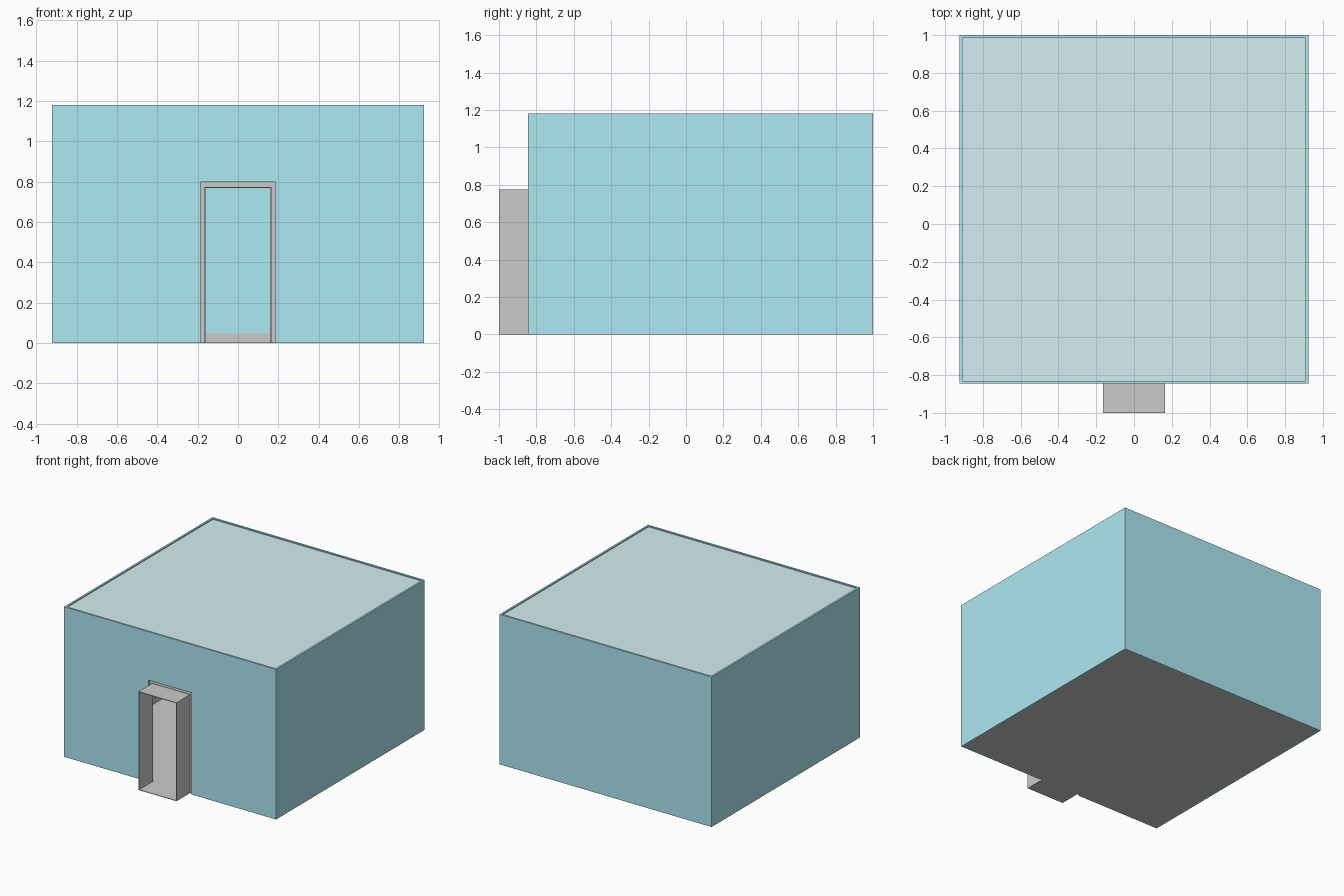
import bpy, bmesh

if "Cube" in bpy.data.objects:
    bpy.data.objects.remove(bpy.data.objects["Cube"])

X, FRONT, BACK, H = 0.923, -0.845, 1.0, 1.18   # outer wall limits
T = 0.015                                      # wall thickness
IX, IF, IB = X - T, FRONT + T, BACK - T        # inner wall limits


def material(name, rgb):
    m = bpy.data.materials.new(name)
    m.diffuse_color = (*rgb, 1)
    m.use_nodes = True
    m.node_tree.nodes["Principled BSDF"].inputs["Base Color"].default_value = m.diffuse_color
    return m


def prism(name, pts, lo, hi, axis='Z', mat=None):
    """Extrude a flat outline from lo to hi along Z (points x,y) or Y (points x,z)."""
    put = (lambda a, b, d: (a, b, d)) if axis == 'Z' else (lambda a, b, d: (a, d, b))
    bm = bmesh.new()
    face = bm.faces.new([bm.verts.new(put(a, b, lo)) for a, b in pts])
    out = bmesh.ops.extrude_face_region(bm, geom=[face])
    for v in out['geom']:
        if isinstance(v, bmesh.types.BMVert):
            v.co['XYZ'.index(axis)] = hi
    bmesh.ops.recalc_face_normals(bm, faces=bm.faces)
    me = bpy.data.meshes.new(name)
    bm.to_mesh(me)
    bm.free()
    ob = bpy.data.objects.new(name, me)
    bpy.context.collection.objects.link(ob)
    if mat:
        me.materials.append(mat)
    return ob


def rect(x, y0, y1):
    return [(-x, y0), (x, y0), (x, y1), (-x, y1)]


def arch(w, h, t):
    """Upside-down U outline: outer half width w, height h, thickness t."""
    return [(-w, 0), (-w, h), (w, h), (w, 0),
            (w - t, 0), (w - t, h - t), (-w + t, h - t), (-w + t, 0)]


def cut(ob, cutter):
    mod = ob.modifiers.new("cut", 'BOOLEAN')
    mod.operation, mod.solver, mod.object = 'DIFFERENCE', 'EXACT', cutter
    cutter.hide_render = True
    bpy.context.view_layer.objects.active = ob
    bpy.ops.object.modifier_apply(modifier=mod.name)
    bpy.data.objects.remove(cutter)


teal = material("wall_teal", (0.42, 0.81, 0.89))
pale = material("roof_pale_teal", (0.66, 0.86, 0.90))

# Walls: hollow box with a doorway in the front
walls = prism("walls", rect(X, FRONT, BACK), 0, H, mat=teal)
cut(walls, prism("room_cutter", rect(IX, IF, IB), -0.2, H + 0.2))
cut(walls, prism("door_cutter", rect(0.187, -0.2, 0.8), FRONT - 0.1, IF + 0.1, 'Y'))

# Roof panel, set just below the wall rim
prism("roof", rect(IX, IF, IB), H - 0.02, H - 0.008, mat=pale)

# Floor with a tongue running out under the porch
P = 0.165
prism("floor", [(-IX, IF), (-P, IF), (-P, -1), (P, -1), (P, IF),
                (IX, IF), (IX, IB), (-IX, IB)], 0, 0.004)

# Entrance porch: thin open tunnel, and the frame closing the gap in the doorway
prism("porch", arch(P, 0.775, 0.005), -1, IF, 'Y')
prism("door_frame", arch(0.192, 0.805, 0.03), IF - 0.003, IF + 0.004, 'Y')

# Skirting along the inside of the back and side walls
prism("back_skirting", rect(IX, IB - 0.004, IB), 0.004, 0.05)
for side, s in (("left", -1), ("right", 1)):
    prism(side + "_skirting", [(s * IX, IF), (s * (IX - 0.004), IF),
                               (s * (IX - 0.004), IB), (s * IX, IB)], 0.004, 0.05)
